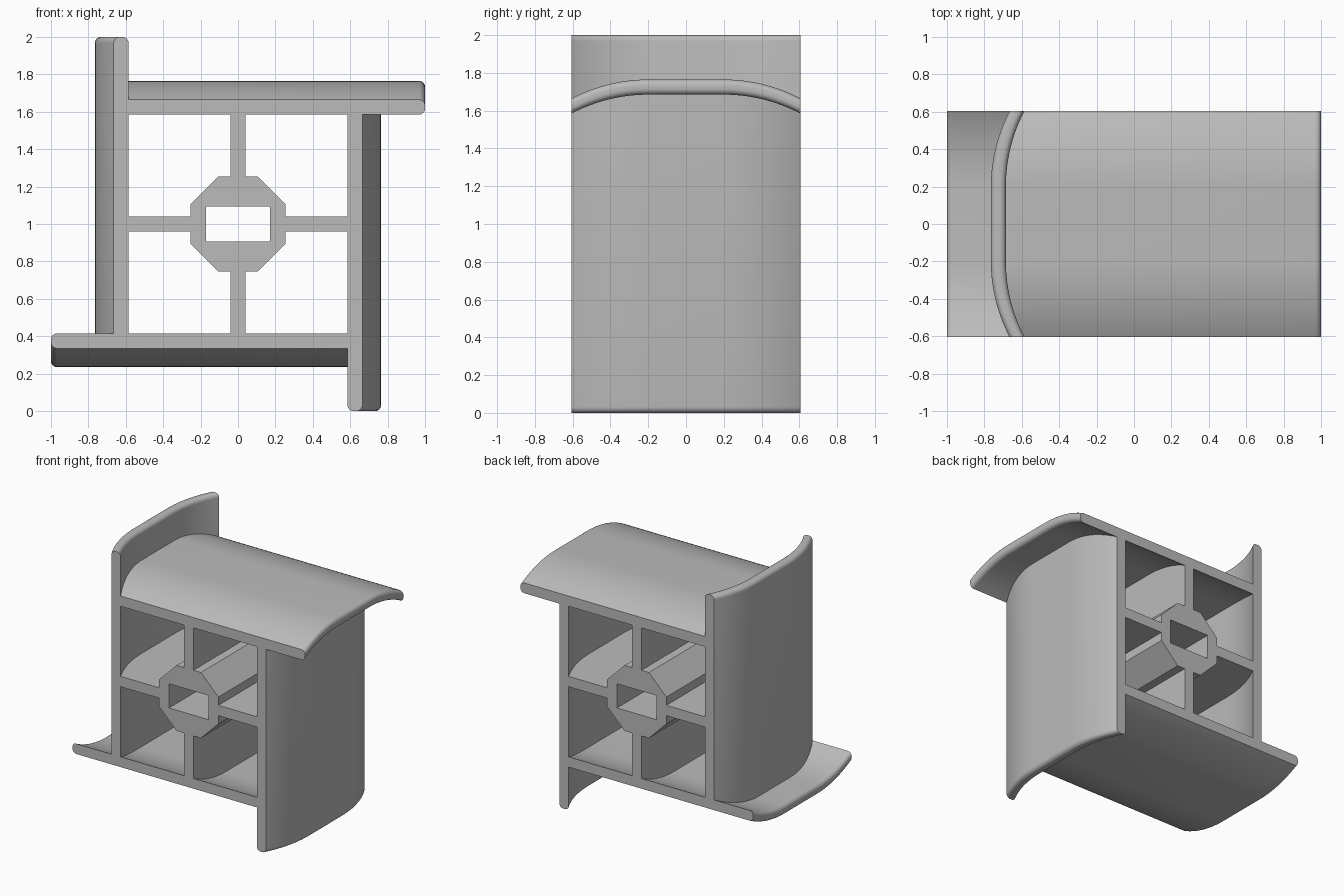
import bpy, bmesh, math
from mathutils import Matrix, Vector

if "Cube" in bpy.data.objects:
    bpy.data.objects.remove(bpy.data.objects["Cube"], do_unlink=True)

HALF_DEPTH = 0.605   # half the extrusion depth along y
THICK = 0.08         # wall thickness
INNER = 0.585        # inner wall distance at the front and back ends
RISE = 0.10          # how far the walls bulge in the middle
FLAT = 0.2           # half width of the flat middle band
CENTRE = Vector((0, 0, 1))

grey = bpy.data.materials.new("plain_grey")
grey.use_nodes = True
colour = (0.5, 0.5, 0.5, 1)
grey.diffuse_color = colour
grey.node_tree.nodes["Principled BSDF"].inputs["Base Color"].default_value = colour


def wall(y):
    """Distance of the inner wall surface from the axis: flat middle, arcs at the ends."""
    run = HALF_DEPTH - FLAT
    radius = (run ** 2 + RISE ** 2) / (2 * RISE)
    d = max(0, abs(y) - FLAT)
    return INNER + RISE - radius + math.sqrt(radius ** 2 - d ** 2)


def depth_steps(n=14):
    arc = [FLAT + (HALF_DEPTH - FLAT) * i / n for i in range(n + 1)]
    return [-y for y in reversed(arc)] + arc


def finish(name, bm, turn=0):
    bmesh.ops.recalc_face_normals(bm, faces=bm.faces)
    bmesh.ops.transform(bm, verts=bm.verts, matrix=Matrix.Translation(CENTRE)
                        @ Matrix.Rotation(turn * math.pi / 2, 4, 'Y'))
    mesh = bpy.data.meshes.new(name)
    bm.to_mesh(mesh)
    bm.free()
    mesh.materials.append(grey)
    obj = bpy.data.objects.new(name, mesh)
    bpy.context.collection.objects.link(obj)
    bpy.ops.object.select_all(action='DESELECT')
    obj.select_set(True)
    bpy.context.view_layer.objects.active = obj
    bpy.ops.object.shade_smooth_by_angle(angle=math.radians(30))


def loft(rings):
    """Skin a list of closed rings and cap both ends."""
    bm = bmesh.new()
    rows = [[bm.verts.new(p) for p in ring] for ring in rings]
    for a, b in zip(rows, rows[1:]):
        for i in range(len(a)):
            j = (i + 1) % len(a)
            bm.faces.new((a[i], a[j], b[j], b[i]))
    bm.faces.new(rows[0])
    bm.faces.new(rows[-1])
    return bm


def blade_section(y, tip=1.0, r=0.032, n=6):
    """Wall section with a rounded free tip, butted against the next wall."""
    low = wall(y)
    high = low + THICK
    ring = [(-low, y, high), (-low, y, low)]
    for start, z in ((-90, low + r), (0, high - r)):
        for i in range(n + 1):
            a = math.radians(start + 90 * i / n)
            ring.append((tip - r + r * math.cos(a), y, z + r * math.sin(a)))
    return ring


def web_section(y):
    """Thin rib from the hub out to the curved wall."""
    h, inner = 0.04, 0.25
    return [(-h, y, inner), (h, y, inner), (h, y, wall(y)), (-h, y, wall(y))]


# four overlapping walls and four ribs, turned around the axis
for turn, side in enumerate(("top", "left", "bottom", "right")):
    finish(side + "_wall", loft([blade_section(y) for y in depth_steps()]), turn)
    finish(side + "_rib", loft([web_section(y) for y in depth_steps()]), turn)

# octagonal hub with a rectangular through-hole
WIDE, NARROW = 0.255, 0.105
HOLE_X, HOLE_Z = 0.17, 0.094
octagon = [(WIDE, -NARROW), (WIDE, NARROW), (NARROW, WIDE), (-NARROW, WIDE),
           (-WIDE, NARROW), (-WIDE, -NARROW), (-NARROW, -WIDE), (NARROW, -WIDE)]
bm = bmesh.new()
ends = []
for y in (-HALF_DEPTH, HALF_DEPTH):
    outer = [bm.verts.new((x, y, z)) for x, z in octagon]
    corners = {(sx, sz): bm.verts.new((sx * HOLE_X, y, sz * HOLE_Z))
               for sx in (-1, 1) for sz in (-1, 1)}
    inner = [corners[(1 if x > 0 else -1, 1 if z > 0 else -1)] for x, z in octagon]
    ends.append((outer, inner))
(front_out, front_in), (back_out, back_in) = ends
for i in range(len(octagon)):
    j = (i + 1) % len(octagon)
    for outer, inner in ends:
        bm.faces.new(list(dict.fromkeys((outer[i], outer[j], inner[j], inner[i]))))
    bm.faces.new((front_out[i], front_out[j], back_out[j], back_out[i]))
    if front_in[i] is not front_in[j]:
        bm.faces.new((front_in[i], front_in[j], back_in[j], back_in[i]))
finish("hub", bm)
